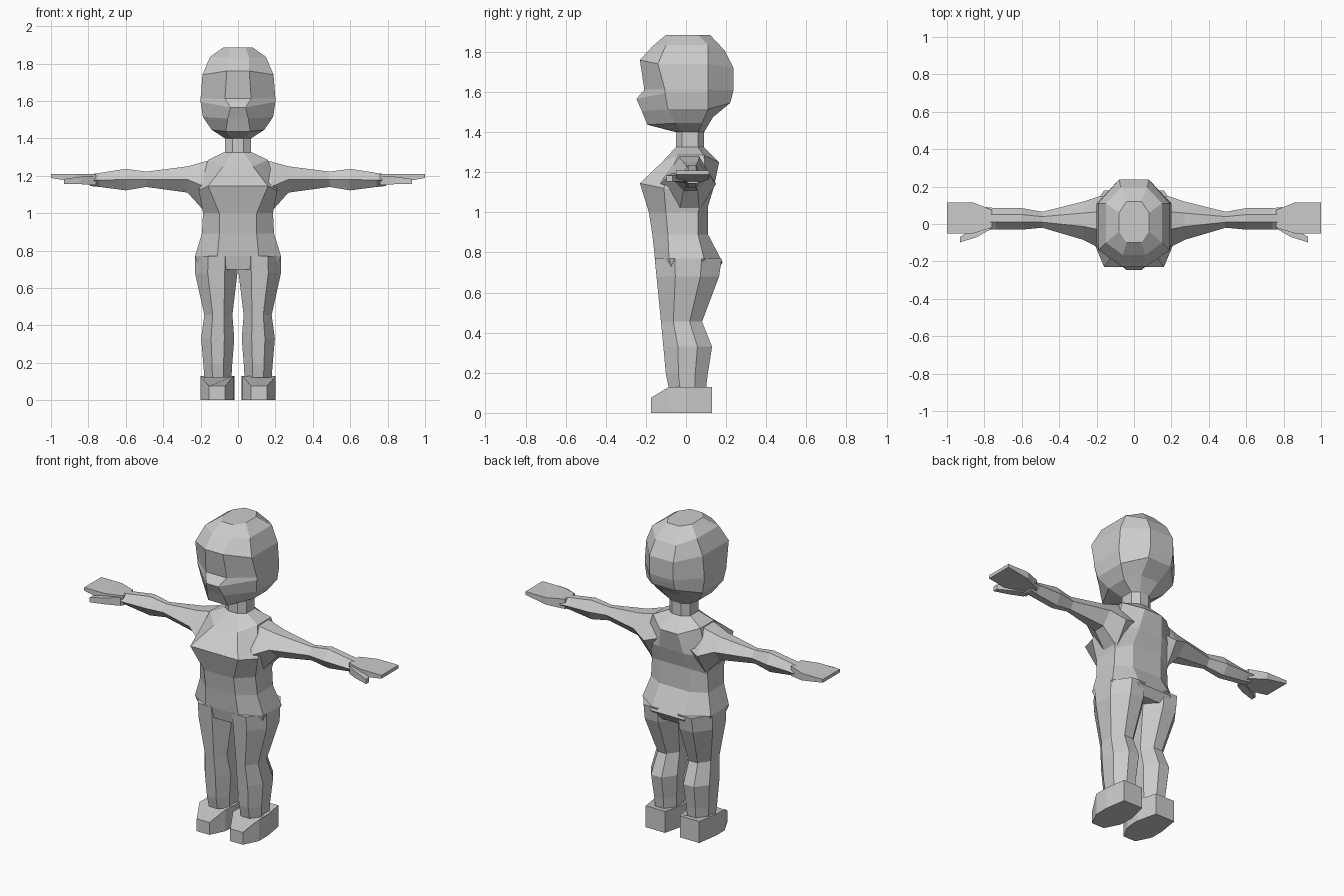
import bpy, bmesh


def loft(name, rings, mirror=False):
    """Skin a list of equal-length point rings and cap both ends."""
    bm = bmesh.new()
    vs = [[bm.verts.new(p) for p in r] for r in rings]
    n = len(rings[0])
    for a, b in zip(vs, vs[1:]):
        for i in range(n):
            j = (i + 1) % n
            bm.faces.new((a[i], a[j], b[j], b[i]))
    bm.faces.new(vs[0])
    bm.faces.new(vs[-1])
    bmesh.ops.recalc_face_normals(bm, faces=bm.faces)
    me = bpy.data.meshes.new(name)
    bm.to_mesh(me)
    bm.free()
    ob = bpy.data.objects.new(name, me)
    bpy.context.collection.objects.link(ob)
    if mirror:
        ob.modifiers.new("Mirror", 'MIRROR').use_mirror_merge = False
    return ob


def sym_ring(xf, yf, zf, xs, ymf, ymb, zs, xb, yb, zb):
    """Octagon symmetric in x: front pair, two side pairs, back pair."""
    half = [(xf, yf, zf), (xs, ymf, zs), (xs, ymb, zs), (xb, yb, zb)]
    return half + [(-x, y, z) for x, y, z in reversed(half)]


def leg_ring(z, xi, xo, yf, yb):
    """Octagon at a height, from inner/outer x and front/back y."""
    fr = [(.3, 0), (.7, 0), (1, .3), (1, .7), (.7, 1), (.3, 1), (0, .7), (0, .3)]
    return [(xi + u * (xo - xi), yf + v * (yb - yf), z) for u, v in fr]


def arm_ring(x, yf, yb, zb, zt):
    """Hexagon across the arm at a given x."""
    fr = [(0, .5), (.35, 0), (.7, 0), (1, .5), (.7, 1), (.35, 1)]
    return [(x, yf + u * (yb - yf), zb + v * (zt - zb)) for u, v in fr]


def box_ring(x, yf, yb, zb, zt):
    return [(x, yf, zb), (x, yb, zb), (x, yb, zt), (x, yf, zt)]


# head with brow, snout and neck
loft("head", [sym_ring(*r) for r in [
    (.04, -.10, 1.885, .08, -.04, .06, 1.885, .04, .12, 1.885),
    (.06, -.165, 1.83, .15, -.10, .11, 1.835, .07, .195, 1.805),
    (.06, -.23, 1.76, .19, -.14, .11, 1.74, .08, .237, 1.72),
    (.07, -.208, 1.612, .20, -.105, .11, 1.612, .08, .237, 1.61),
    (.04, -.247, 1.565, .20, -.105, .11, 1.595, .08, .23, 1.58),
    (.055, -.22, 1.505, .188, -.09, .11, 1.515, .08, .22, 1.545),
    (.065, -.193, 1.437, .14, -.05, .08, 1.445, .06, .135, 1.475),
    (.03, -.05, 1.40, .07, -.02, .06, 1.40, .03, .09, 1.40),
    (.03, -.05, 1.31, .07, -.02, .06, 1.31, .03, .09, 1.31)]])

# torso from neck base to hips
loft("torso", [sym_ring(*r) for r in [
    (.03, -.05, 1.325, .075, -.02, .06, 1.325, .03, .09, 1.325),
    (.08, -.12, 1.25, .16, -.04, .09, 1.285, .06, .165, 1.25),
    (.16, -.23, 1.145, .21, -.11, .10, 1.12, .08, .14, 1.13),
    (.10, -.185, 1.0, .187, -.10, .06, 1.0, .10, .11, 1.03),
    (.10, -.168, .89, .193, -.09, .06, .89, .10, .11, .89),
    (.11, -.155, .77, .23, -.085, .09, .77, .11, .183, .75),
    (.10, -.14, .70, .21, -.07, .07, .71, .10, .15, .70)]])

# legs
loft("leg", [leg_ring(*r) for r in [
    (.77, .0, .23, -.156, .178), (.68, .003, .23, -.147, .165),
    (.455, .03, .18, -.125, .08), (.33, .02, .197, -.113, .13),
    (.19, .031, .185, -.10, .108), (.12, .035, .18, -.085, .10)]], True)

# feet: block with chamfered, sloping toe
sole = [(.07, -.175), (.155, -.175), (.2, -.085), (.2, .0),
        (.18, .13), (.05, .13), (.02, .0), (.025, -.085)]
loft("foot", [[(x, y, 0) for x, y in sole],
              [(x, y, .075 if y < -.1 else .13) for x, y in sole]], True)

# arms from shoulder to wrist
loft("arm", [arm_ring(*r) for r in [
    (.08, -.10, .12, 1.05, 1.30), (.18, -.13, .15, 1.01, 1.275),
    (.27, -.085, .12, 1.11, 1.25), (.49, -.02, .065, 1.14, 1.222),
    (.60, -.03, .085, 1.122, 1.237), (.74, -.03, .085, 1.14, 1.215),
    (.79, -.03, .09, 1.145, 1.208)]], True)

# flat mitten hands
loft("hand", [box_ring(*r) for r in [
    (.76, -.02, .075, 1.15, 1.21), (.86, -.05, .115, 1.165, 1.208),
    (1.0, -.05, .115, 1.188, 1.208)]], True)

# thumbs
loft("thumb", [box_ring(*r) for r in [
    (.77, -.03, .02, 1.15, 1.20), (.84, -.07, -.02, 1.155, 1.195),
    (.93, -.098, -.068, 1.155, 1.183)]], True)
